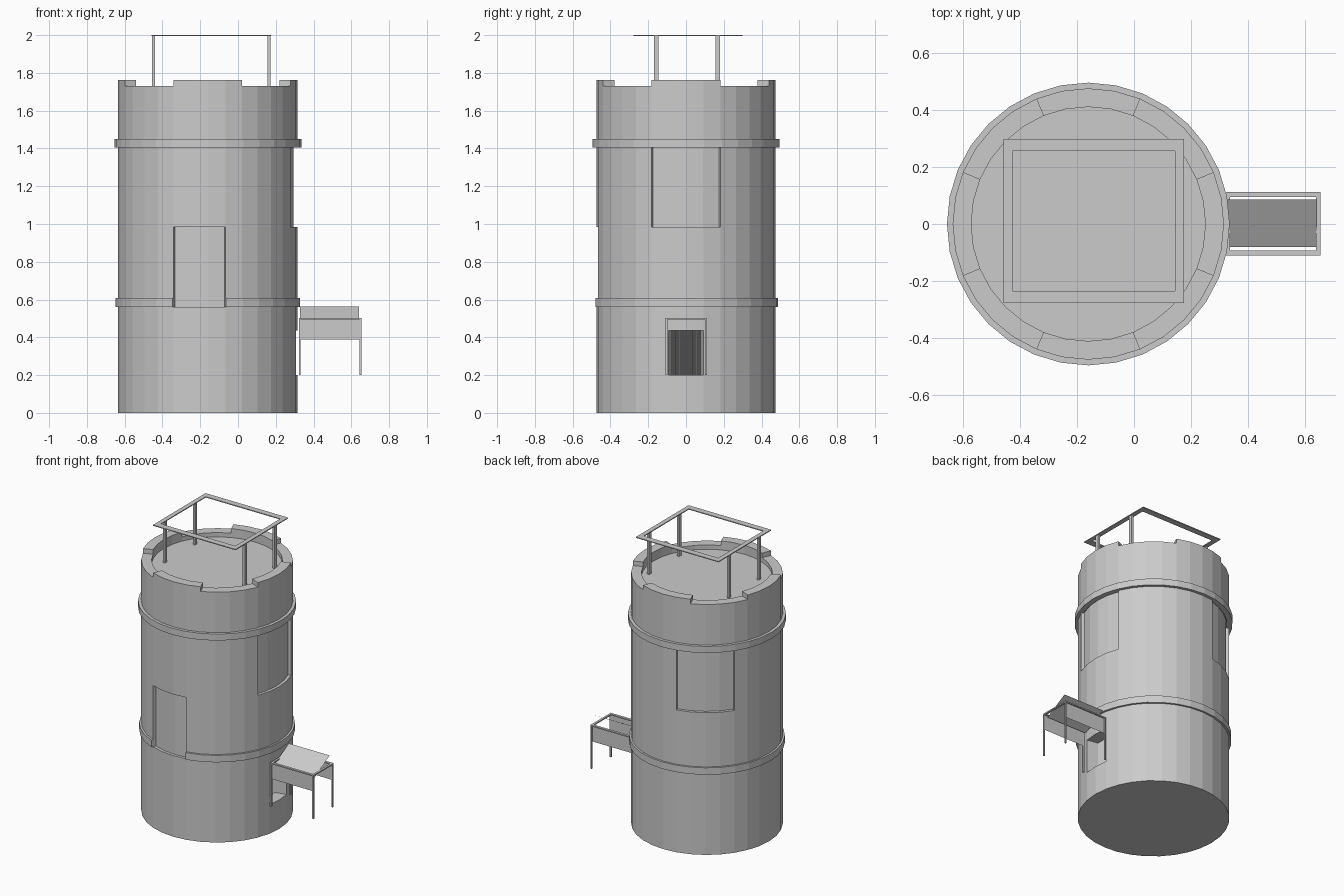
import bpy, bmesh
from math import cos, sin, pi

if "Cube" in bpy.data.objects:
    bpy.data.objects.remove(bpy.data.objects["Cube"])

N = 32                      # sides of the round tower
CX = -0.16                  # tower axis
R, R_IN = 0.475, 0.41       # outer wall and parapet inner radius


def finish(name, bm, solid=True):
    bmesh.ops.remove_doubles(bm, verts=bm.verts, dist=1e-5)
    if solid:
        bmesh.ops.recalc_face_normals(bm, faces=bm.faces)
    mesh = bpy.data.meshes.new(name)
    bm.to_mesh(mesh)
    bm.free()
    ob = bpy.data.objects.new(name, mesh)
    bpy.context.collection.objects.link(ob)
    return ob


def pt(i, r, z):
    a = 2 * pi * i / N
    return (CX + r * cos(a), r * sin(a), z)


def face(bm, pts):
    bm.faces.new([bm.verts.new(p) for p in pts])


def sector(name, i0, i1, r0, r1, z0, z1):
    """Curved block from side i0 to side i1 of the tower."""
    bm = bmesh.new()
    prof = [(r0, z0), (r1, z0), (r1, z1), (r0, z1)]
    for i in range(i0, i1):
        for (ra, za), (rb, zb) in zip(prof, prof[1:] + prof[:1]):
            face(bm, [pt(i, ra, za), pt(i + 1, ra, za), pt(i + 1, rb, zb), pt(i, rb, zb)])
    if i1 - i0 < N:
        for i in (i0, i1):
            face(bm, [pt(i, r, z) for r, z in prof])
    return finish(name, bm)


def add_box(bm, x0, x1, y0, y1, z0, z1):
    vs = bmesh.ops.create_cube(bm, size=1)['verts']
    for v in vs:
        v.co = (x1 if v.co.x > 0 else x0, y1 if v.co.y > 0 else y0, z1 if v.co.z > 0 else z0)


def boxes(name, items):
    bm = bmesh.new()
    for b in items:
        add_box(bm, *b)
    return finish(name, bm)


def frame(name, x0, x1, y0, y1, wx, wy, z0, z1):
    """Flat rectangular frame."""
    bm = bmesh.new()
    out = [(x0, y0), (x1, y0), (x1, y1), (x0, y1)]
    inn = [(x0 + wx, y0 + wy), (x1 - wx, y0 + wy), (x1 - wx, y1 - wy), (x0 + wx, y1 - wy)]
    for k in range(4):
        j = (k + 1) % 4
        ring = [(out, z0), (out, z1), (inn, z1), (inn, z0)]
        for (a, za), (b, zb) in zip(ring, ring[1:] + ring[:1]):
            face(bm, [(*a[k], za), (*a[j], za), (*b[j], zb), (*b[k], zb)])
    return finish(name, bm)


# tower wall with recessed door, two windows and the low doorway
levels = [0, 0.2, 0.435, 0.56, 0.983, 1.41, 1.73]
recess = [((22, 23, 24), 3, 0.455), ((30, 31, 0, 1), 4, 0.455),
          ((9, 10, 11, 12), 4, 0.455), ((31, 0), 1, 0.375)]


def radius(i, b):
    for segs, band, r in recess:
        if b == band and i % N in segs:
            return r
    return R


bm = bmesh.new()
for i in range(N):
    for b in range(len(levels) - 1):
        r, z0, z1 = radius(i, b), levels[b], levels[b + 1]
        face(bm, [pt(i, r, z0), pt(i + 1, r, z0), pt(i + 1, r, z1), pt(i, r, z1)])
        side = radius(i + 1, b)
        if side != r:       # jamb
            face(bm, [pt(i + 1, r, z0), pt(i + 1, side, z0), pt(i + 1, side, z1), pt(i + 1, r, z1)])
        up = radius(i, b + 1)
        if up != r:         # sill or lintel
            face(bm, [pt(i, r, z1), pt(i + 1, r, z1), pt(i + 1, up, z1), pt(i, up, z1)])
    # parapet top and inner face
    face(bm, [pt(i, R, 1.73), pt(i + 1, R, 1.73), pt(i + 1, R_IN, 1.73), pt(i, R_IN, 1.73)])
    face(bm, [pt(i, R_IN, 1.73), pt(i + 1, R_IN, 1.73), pt(i + 1, R_IN, 1.70), pt(i, R_IN, 1.70)])
face(bm, [pt(i, R, 0) for i in range(N)])
face(bm, [pt(i, R_IN, 1.70) for i in range(N)])
finish("tower", bm)

# bands and battlements
sector("upper_band", 0, N, 0.46, 0.495, 1.405, 1.45)
sector("lower_band", 25, 54, 0.46, 0.488, 0.56, 0.608)
for k in range(4):
    sector(f"battlement_{k + 1}", 8 * k - 2, 8 * k + 2, R_IN, R, 1.73, 1.762)

# roof canopy frame on four posts
frame("canopy_frame", -0.457, 0.175, -0.277, 0.298, 0.031, 0.042, 1.994, 2.0)
boxes("canopy_posts", [(x - 0.008, x + 0.008, y - 0.012, y + 0.012, 1.70, 1.995)
                       for x in (-0.447, 0.163) for y in (-0.158, 0.168)])

# pleated curtain inside the low doorway
bm = bmesh.new()
folds = 60
row = []
for k in range(folds + 1):
    y = -0.09 + 0.18 * k / folds
    x = 0.224 + (0.006 if k % 2 else 0)
    row.append((bm.verts.new((x, y, 0.2)), bm.verts.new((x, y, 0.435))))
for a, b in zip(row, row[1:]):
    bm.faces.new((a[0], b[0], b[1], a[1]))
finish("curtain", bm, solid=False)

# porch: top rail, legs, side panels and tilted lid
frame("porch_rail", 0.322, 0.653, -0.11, 0.112, 0.015, 0.017, 0.494, 0.502)
boxes("porch_legs", [(x - 0.005, x + 0.005, y - 0.005, y + 0.005, 0.2, 0.497)
                     for x in (0.327, 0.648) for y in (-0.104, 0.106)])
bm = bmesh.new()
for y in (-0.102, 0.104):
    face(bm, [(0.325, y, 0.388), (0.65, y, 0.388), (0.65, y, 0.497), (0.325, y, 0.497)])
finish("porch_sides", bm, solid=False)
bm = bmesh.new()
face(bm, [(0.328, -0.08, 0.47), (0.64, -0.08, 0.47), (0.64, 0.086, 0.562), (0.328, 0.086, 0.562)])
finish("porch_lid", bm, solid=False)
